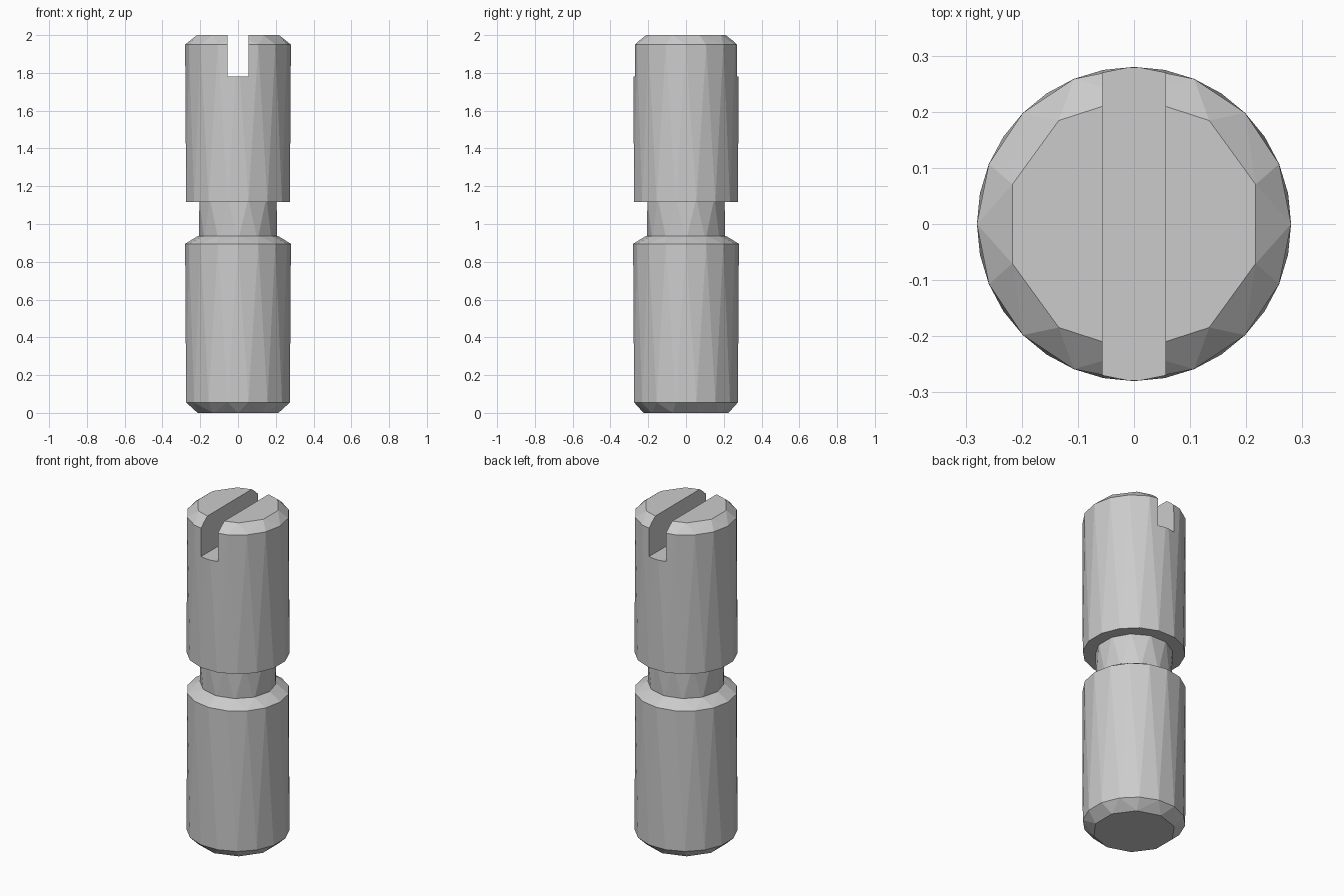
import bpy
import bmesh
from math import cos, sin, pi, radians

default = bpy.data.objects.get("Cube")
if default:
    bpy.data.objects.remove(default, do_unlink=True)

# Plain steel material
steel = bpy.data.materials.new("light_grey_steel")
steel.use_nodes = True
grey = (0.6, 0.6, 0.6, 1)
steel.diffuse_color = grey
steel.node_tree.nodes["Principled BSDF"].inputs["Base Color"].default_value = grey


def new_object(name, bm):
    bmesh.ops.recalc_face_normals(bm, faces=bm.faces)
    mesh = bpy.data.meshes.new(name)
    bm.to_mesh(mesh)
    bm.free()
    mesh.materials.append(steel)
    obj = bpy.data.objects.new(name, mesh)
    bpy.context.collection.objects.link(obj)
    return obj


def faceted_section(name, rings):
    """Convex skin over polygon rings (z, radius, sides, start angle in degrees)."""
    bm = bmesh.new()
    for z, radius, sides, start in rings:
        for i in range(sides):
            a = radians(start) + 2 * pi * i / sides
            bm.verts.new((radius * cos(a), radius * sin(a), z))
    bmesh.ops.convex_hull(bm, input=bm.verts)
    bmesh.ops.dissolve_limit(bm, angle_limit=radians(0.5),
                             verts=bm.verts, edges=bm.edges)
    return new_object(name, bm)


def boolean(target, other, operation):
    mod = target.modifiers.new(operation.lower(), "BOOLEAN")
    mod.operation = operation
    mod.solver = "EXACT"
    mod.object = other
    bpy.context.view_layer.objects.active = target
    bpy.ops.object.modifier_apply(modifier=mod.name)
    bpy.data.objects.remove(other, do_unlink=True)


R = 0.28
HALF = 11.25

# Lower barrel with chamfers at both ends
pin = faceted_section("slotted_pin", [
    (0, 0.225, 10, 90), (0.055, R, 16, HALF),
    (0.895, R, 16, 0), (0.937, 0.212, 12, 0)])

# Upper barrel, square shoulder below and chamfer above
upper = faceted_section("upper_barrel", [
    (1.117, R, 16, HALF), (1.95, R, 16, 0), (2, 0.228, 10, 90)])

# Narrow neck, sunk a little into both barrels
neck = faceted_section("neck", [
    (0.91, 0.206, 12, 0), (1.14, 0.212, 12, 15)])

# Driver slot across the top, running front to back
bm = bmesh.new()
bmesh.ops.create_cube(bm, size=1)
bmesh.ops.scale(bm, vec=(0.112, 1, 0.4), verts=bm.verts)
bmesh.ops.translate(bm, vec=(0, 0, 1.98), verts=bm.verts)
slot = new_object("slot_cutter", bm)
slot.hide_render = True

boolean(upper, slot, "DIFFERENCE")
boolean(pin, neck, "UNION")
boolean(pin, upper, "UNION")
